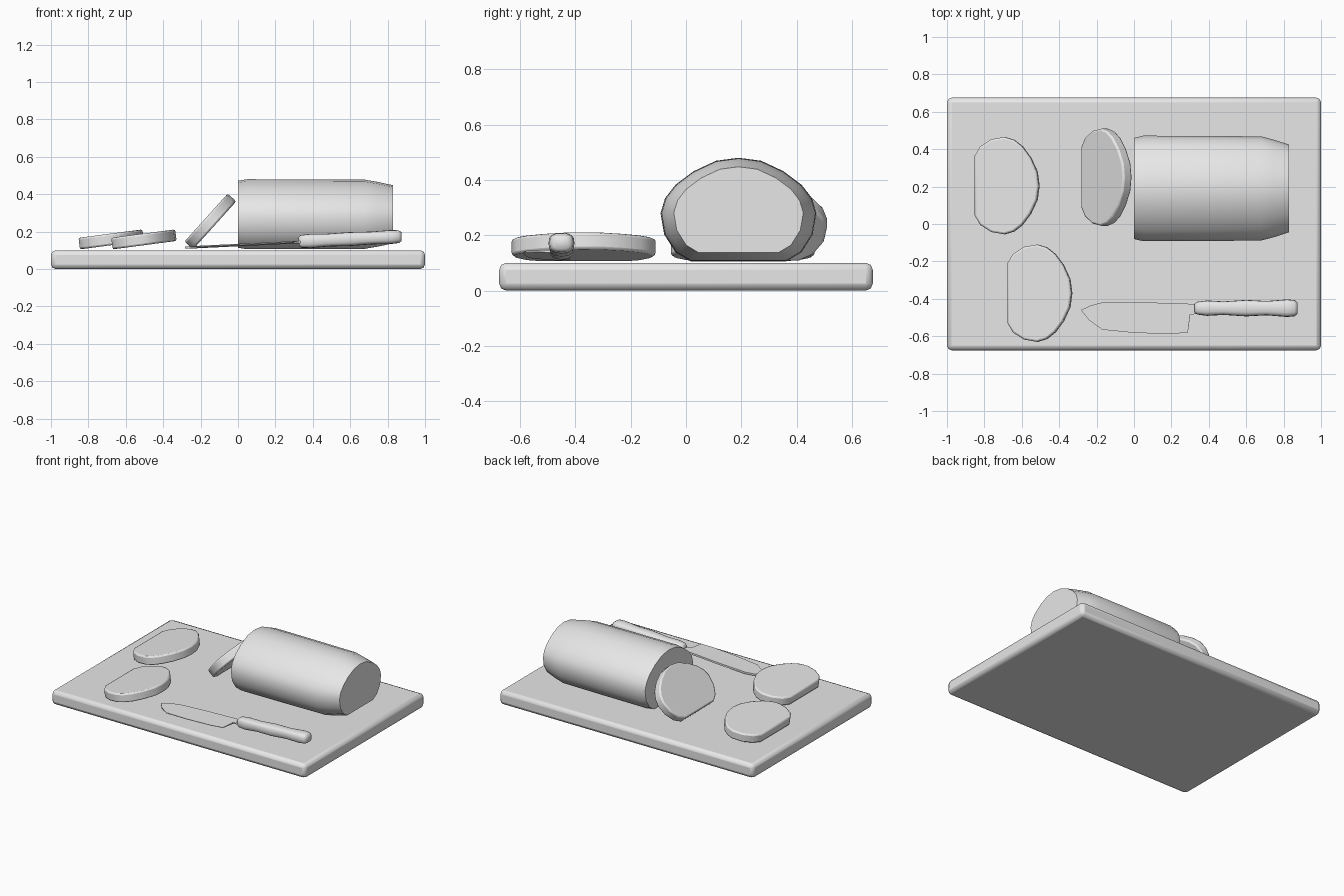
import bpy, bmesh, math
from mathutils import Vector

cube = bpy.data.objects.get("Cube")
if cube:
    bpy.data.objects.remove(cube, do_unlink=True)

grey = bpy.data.materials.new("plain_grey")
grey.use_nodes = True
GREY = (0.8, 0.8, 0.8, 1)
grey.diffuse_color = GREY
grey.node_tree.nodes["Principled BSDF"].inputs["Base Color"].default_value = GREY


def finish(name, bm, loc=(0, 0, 0), tilt=0, smooth=40, bevel=0, segments=2):
    """Turn a bmesh into a shaded object, tilted up towards +x."""
    bmesh.ops.recalc_face_normals(bm, faces=bm.faces)
    mesh = bpy.data.meshes.new(name)
    bm.to_mesh(mesh)
    bm.free()
    mesh.materials.append(grey)
    ob = bpy.data.objects.new(name, mesh)
    bpy.context.collection.objects.link(ob)
    ob.location = loc
    ob.rotation_euler.y = -math.radians(tilt)
    if bevel:
        mod = ob.modifiers.new("soft_edges", "BEVEL")
        mod.width, mod.segments = bevel, segments
        mod.limit_method = "ANGLE"
        mod.angle_limit = math.radians(50)
    bpy.ops.object.select_all(action="DESELECT")
    ob.select_set(True)
    bpy.context.view_layer.objects.active = ob
    bpy.ops.object.shade_smooth_by_angle(angle=math.radians(smooth))
    return ob


def loft(rings):
    """Skin a list of closed rings and cap both ends."""
    bm = bmesh.new()
    loops = [[bm.verts.new(p) for p in ring] for ring in rings]
    n = len(loops[0])
    for a, b in zip(loops, loops[1:]):
        for i in range(n):
            j = (i + 1) % n
            bm.faces.new((a[i], a[j], b[j], b[i]))
    bm.faces.new(loops[0])
    bm.faces.new(loops[-1])
    return bm


# Bread cross-section: half width and height, mirrored into a closed outline
half = [(0.16, 0), (0.21, 0.03), (0.248, 0.09), (0.26, 0.16), (0.245, 0.21),
        (0.21, 0.255), (0.15, 0.3), (0.075, 0.335), (0, 0.345)]
outline = half + [(-w, h) for w, h in reversed(half[:-1])]

# Cutting board
bm = bmesh.new()
bmesh.ops.create_cube(bm, size=1)
bmesh.ops.scale(bm, vec=(2, 1.35, 0.1), verts=bm.verts)
finish("cutting_board", bm, (0, 0, 0.05), bevel=0.025)

# Loaf: the cross-section swept along x, shrinking towards the crust end
MID = 0.17
stations = [(0, 1.04), (0.05, 1.085), (0.4, 1.08), (0.68, 1.07),
            (0.75, 1.0), (0.83, 0.9)]
rings = [[(x, w * s, MID + (h - MID) * s) for w, h in outline]
         for x, s in stations]
finish("bread_loaf", loft(rings), (0, 0.19, 0.12))

# Slices: the same cross-section lying over, each with its own tilt
slices = {"slice_back": ((-0.845, 0.205, 0.105), 7.5),
          "slice_front": ((-0.67, -0.37, 0.105), 7.5),
          "slice_leaning": ((-0.24, 0.25, 0.105), 48)}
for name, (loc, tilt) in slices.items():
    bm = loft([[(h, w, z) for w, h in outline] for z in (0, 0.062)])
    finish(name, bm, loc, tilt, bevel=0.01)

# Knife parts share one origin at the bolster and one tilt
KNIFE = (0.33, -0.45, 0.144)
SLOPE = 2.8

# Blade: flat outline, thick at the spine and thin at the cutting edge
blade = [(-0.615, -0.01), (-0.56, 0.015), (-0.5, 0.031), (-0.3, 0.032),
         (-0.05, 0.024), (0.03, 0.02), (0.03, -0.028), (-0.03, -0.035),
         (-0.042, -0.13), (-0.13, -0.138), (-0.33, -0.132), (-0.5, -0.115),
         (-0.57, -0.065)]


def thickness(y):
    return 0.0015 + 0.005 * min(1, max(0, (y + 0.14) / 0.16))


finish("knife_blade",
       loft([[(x, y, side * thickness(y)) for x, y in blade] for side in (-1, 1)]),
       KNIFE, SLOPE, smooth=30)

# Handle: rounded section with finger swells, (x, half width, half height)
grip = [(-0.005, 0.024, 0.024), (0.008, 0.034, 0.034), (0.06, 0.041, 0.038),
        (0.15, 0.036, 0.034), (0.27, 0.044, 0.037), (0.38, 0.038, 0.034),
        (0.49, 0.047, 0.037), (0.53, 0.043, 0.034), (0.545, 0.03, 0.024)]


def soft(v):
    return math.copysign(abs(v) ** 0.7, v)


angles = [math.tau * i / 16 for i in range(16)]
rings = [[(x, w * soft(math.cos(a)), h * soft(math.sin(a)) + 0.003)
          for a in angles] for x, w, h in grip]
finish("knife_handle", loft(rings), KNIFE, SLOPE, smooth=60)
